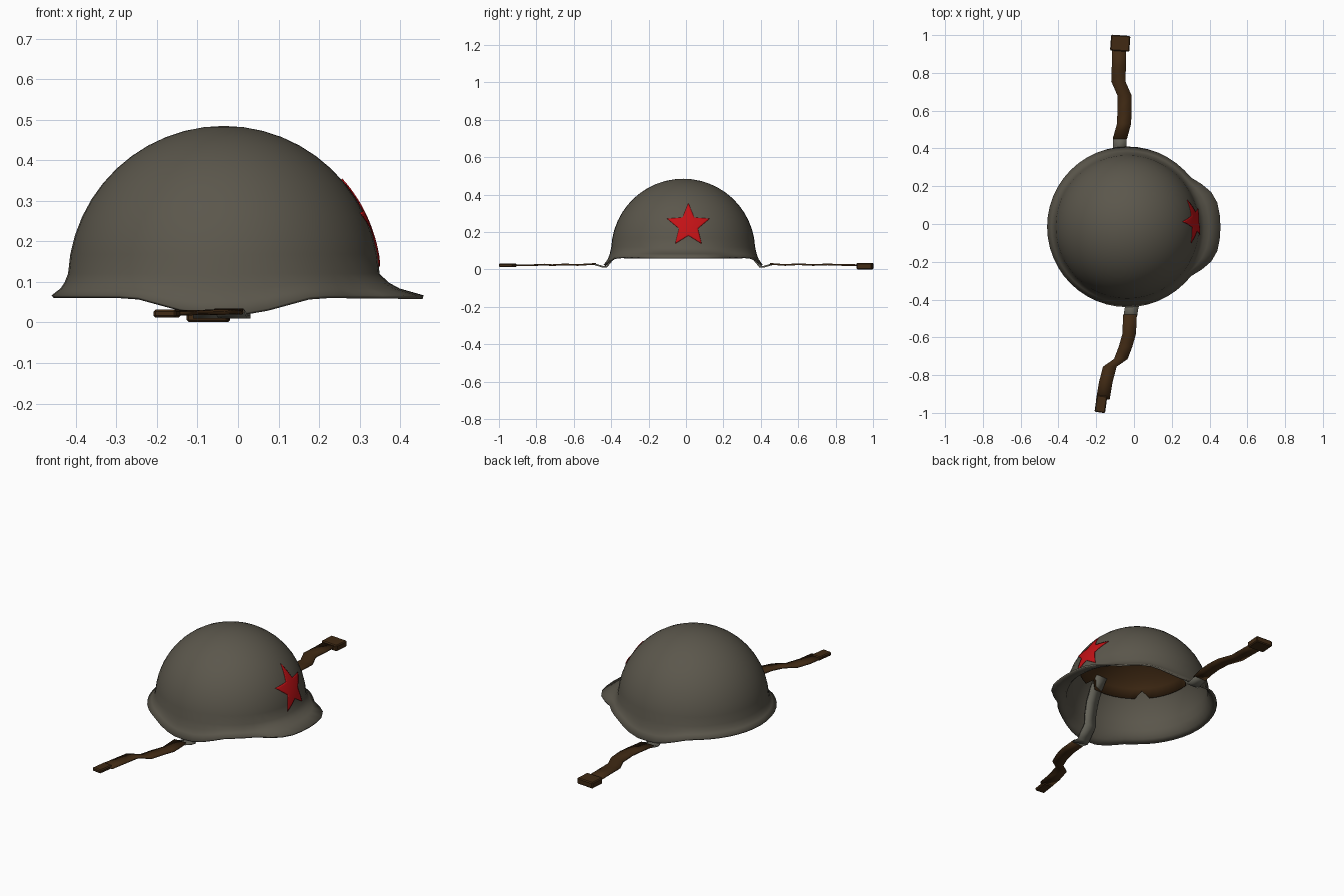
import bpy
import bmesh
from math import sin, cos, pi, sqrt, radians, degrees
from mathutils import Vector

if "Cube" in bpy.data.objects:
    bpy.data.objects.remove(bpy.data.objects["Cube"], do_unlink=True)

CX, CY, CZ, R = -0.035, -0.015, 0.10, 0.385   # dome centre and radius
SEG = 48


def material(name, color, rough=0.7):
    m = bpy.data.materials.new(name)
    m.use_nodes = True
    m.diffuse_color = (*color, 1)
    b = m.node_tree.nodes["Principled BSDF"]
    b.inputs["Base Color"].default_value = (*color, 1)
    b.inputs["Roughness"].default_value = rough
    return m


STEEL = material("olive_grey_steel", (0.105, 0.095, 0.072))
CANVAS = material("grey_canvas", (0.13, 0.125, 0.10))
LEATHER = material("brown_leather", (0.052, 0.023, 0.007))
RED = material("red_paint", (0.55, 0.006, 0.008))


def finish(name, bm, mat, thickness=0, angle=40, offset=-1):
    mesh = bpy.data.meshes.new(name)
    bm.to_mesh(mesh)
    bm.free()
    mesh.materials.append(mat)
    ob = bpy.data.objects.new(name, mesh)
    bpy.context.collection.objects.link(ob)
    if thickness:
        s = ob.modifiers.new("thickness", "SOLIDIFY")
        s.thickness, s.offset = thickness, offset
    bpy.ops.object.select_all(action="DESELECT")
    ob.select_set(True)
    bpy.context.view_layer.objects.active = ob
    bpy.ops.object.shade_smooth_by_angle(angle=radians(angle))
    return ob


def lathe(rings, apex_z):
    """Skin rings of (radius, height) functions, top to bottom."""
    bm = bmesh.new()
    top = bm.verts.new((CX, CY, apex_z))
    rows = []
    for ring in rings:
        row = []
        for i in range(SEG):
            a = 2 * pi * i / SEG
            r, z = ring(i)
            row.append(bm.verts.new((CX + r * cos(a), CY + r * sin(a), z)))
        rows.append(row)
    for i in range(SEG):
        j = (i + 1) % SEG
        bm.faces.new((top, rows[0][i], rows[0][j]))
        for u, v in zip(rows, rows[1:]):
            bm.faces.new((u[i], v[i], v[j], u[j]))
    return bm


def brim_edge(i):
    """Brim radius and height: visor at +x, dipped over both ears."""
    a = 2 * pi * i / SEG
    off = degrees(min(a, 2 * pi - a))
    visor = min(1, max(0, (38 - off) / 19))
    r = 0.425 + 0.068 * visor
    dip = min(1, max(0, (0.225 - abs(r * cos(a))) / 0.15))
    return r, 0.067 - 0.042 * dip


def flare(t_r, t_z):
    def ring(i):
        r, z = brim_edge(i)
        return R + t_r * (r - R), 0.12 + t_z * (z - 0.12)
    return ring


def arc_ring(radius, t):
    return lambda i: (radius * sin(t), CZ + radius * cos(t))


# Steel shell with flared brim
rings = [arc_ring(R, radians(87) * k / 12) for k in range(1, 13)]
rings += [flare(0.2, 0.4), flare(0.45, 0.68), flare(1, 1)]
finish("helmet_shell", lathe(rings, CZ + R), STEEL, 0.009, 50)

# Leather liner with notched petals
LR = 0.362


def petal_edge(i):
    z = 0.31 if i % 8 == 6 else 0.275
    return sqrt(LR ** 2 - (z - CZ) ** 2) - 0.008, z


rings = [arc_ring(LR, radians(52) * k / 6) for k in range(1, 7)] + [petal_edge]
finish("leather_liner", lathe(rings, CZ + LR), LEATHER, 0.005)

# Painted star laid onto the front of the dome
bm = bmesh.new()
hub = bm.verts.new((0, 0.013, 0.235))
tips = []
for k in range(10):
    a = pi / 2 + k * pi / 5
    r = 0.12 if k % 2 == 0 else 0.053
    tips.append(bm.verts.new((0, 0.013 + r * cos(a), 0.235 + r * sin(a))))
for k in range(10):
    bm.faces.new((hub, tips[k], tips[(k + 1) % 10]))
bmesh.ops.subdivide_edges(bm, edges=bm.edges[:], cuts=5, use_grid_fill=True)
for v in bm.verts:
    y, z = v.co.y - CY, v.co.z - CZ
    v.co.x = CX + sqrt((R + 0.004) ** 2 - y * y - z * z)
finish("painted_star", bm, RED, 0.003)


def ribbon(name, points, width, mat, thickness=0.009):
    """Flat strap along points, its width lying across x."""
    bm = bmesh.new()
    prev = None
    for p in points:
        pair = [bm.verts.new(Vector(p) + Vector((s * width / 2, 0, 0))) for s in (-1, 1)]
        if prev:
            bm.faces.new((prev[0], prev[1], pair[1], pair[0]))
        prev = pair
    return finish(name, bm, mat, thickness, 30, 0)


def hanger(side, x_in, x_out, y_out):
    """Canvas strap up the inner wall, folded out under the brim."""
    pts = []
    for z in (0.34, 0.28, 0.21, 0.14, 0.08):
        r = sqrt((R - 0.03) ** 2 - (z - CZ) ** 2)
        pts.append((x_in, CY + side * r, z))
    pts += [(x_in, CY + side * 0.385, 0.045), (x_in, CY + side * 0.41, 0.014),
            ((x_in + x_out) / 2, CY + side * 0.428, 0.014), (x_out, y_out, 0.028)]
    return pts


ribbon("canvas_hanger_back", hanger(1, -0.075, -0.075, 0.462), 0.072, CANVAS)
ribbon("canvas_hanger_front", hanger(-1, -0.005, -0.02, -0.49), 0.072, CANVAS)

# Leather chin straps
ribbon("chin_strap_back", [(-0.075, 0.45, 0.03), (-0.053, 0.53, 0.024),
       (-0.05, 0.60, 0.028), (-0.05, 0.68, 0.024), (-0.083, 0.755, 0.027),
       (-0.08, 0.84, 0.024), (-0.08, 0.93, 0.023)], 0.075, LEATHER)
ribbon("chin_strap_front", [(-0.022, -0.48, 0.03), (-0.025, -0.58, 0.024),
       (-0.045, -0.65, 0.027), (-0.07, -0.715, 0.023), (-0.128, -0.755, 0.026),
       (-0.15, -0.84, 0.022), (-0.165, -0.93, 0.023)], 0.072, LEATHER)


def block(name, center, size, turn, mat):
    bpy.ops.mesh.primitive_cube_add(size=1, location=center, rotation=(0, 0, turn))
    ob = bpy.context.object
    ob.name = name
    ob.scale = size
    bpy.ops.object.transform_apply(location=False, rotation=False, scale=True)
    b = ob.modifiers.new("soft_edges", "BEVEL")
    b.width, b.segments = 0.005, 1
    ob.data.materials.append(mat)


# Strap ends
block("buckle_end", (-0.073, 0.957, 0.018), (0.102, 0.084, 0.034), radians(-4), LEATHER)
block("strap_tip", (-0.175, -0.953, 0.022), (0.056, 0.09, 0.02), radians(-8), LEATHER)
